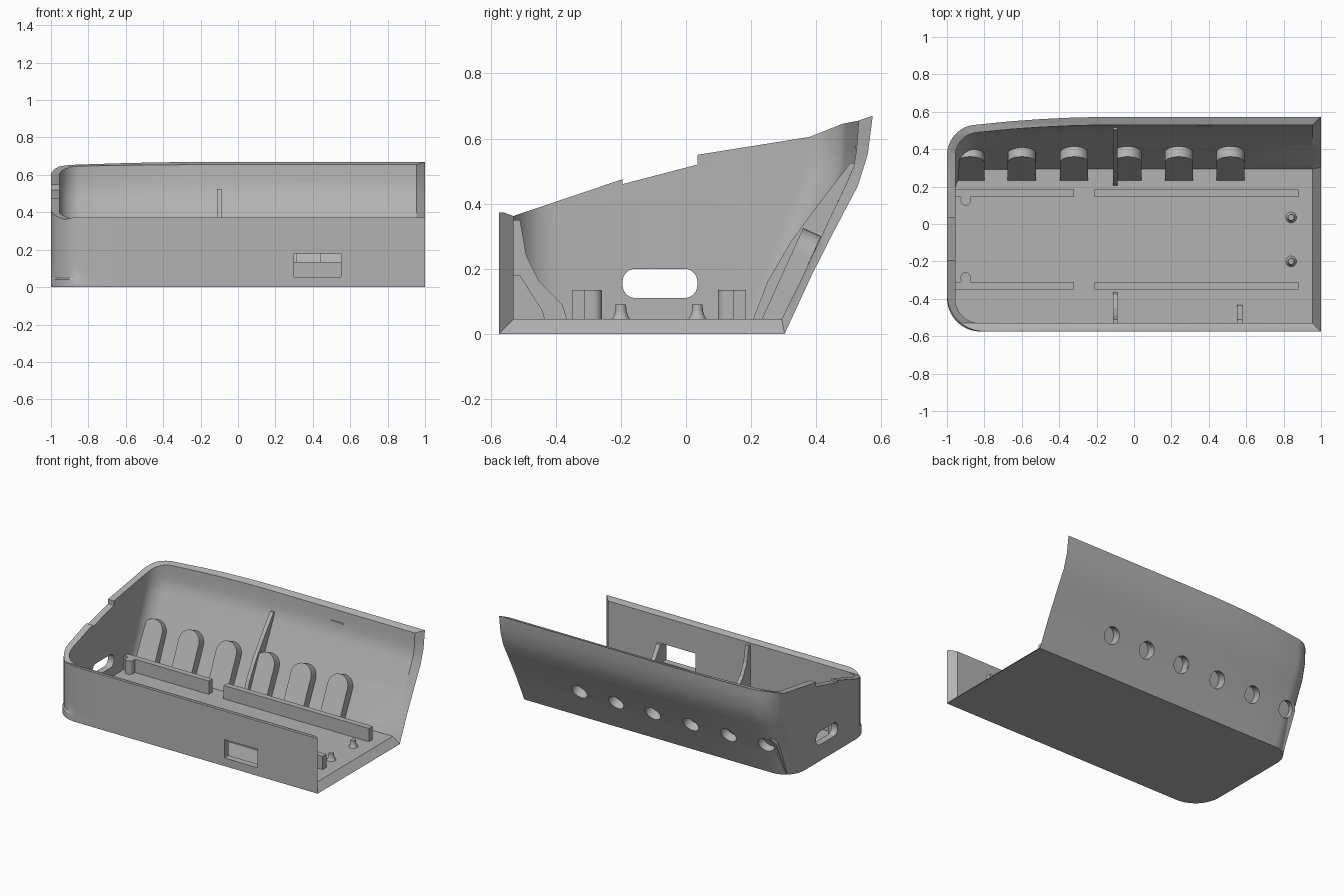
import bpy, bmesh, math
from mathutils import Matrix, Vector

if "Cube" in bpy.data.objects:
    bpy.data.objects.remove(bpy.data.objects["Cube"])

grey = bpy.data.materials.new("light grey plastic")
grey.use_nodes = True
grey.diffuse_color = (0.45, 0.45, 0.45, 1)
grey.node_tree.nodes["Principled BSDF"].inputs["Base Color"].default_value = (0.45, 0.45, 0.45, 1)

YZ = Matrix(((0, 0, 1, 0), (1, 0, 0, 0), (0, 1, 0, 0), (0, 0, 0, 1)))


def finish(name, bm):
    bmesh.ops.recalc_face_normals(bm, faces=bm.faces)
    mesh = bpy.data.meshes.new(name)
    bm.to_mesh(mesh)
    bm.free()
    mesh.materials.append(grey)
    ob = bpy.data.objects.new(name, mesh)
    bpy.context.collection.objects.link(ob)
    return ob


def prism(name, pts, d0, d1, frame=Matrix()):
    """Extrude a 2D outline between two depths of a local frame."""
    bm = bmesh.new()
    low, high = ([bm.verts.new(frame @ Vector((a, b, d))) for a, b in pts] for d in (d0, d1))
    bm.faces.new(low)
    bm.faces.new(high)
    for i in range(len(pts)):
        j = (i + 1) % len(pts)
        bm.faces.new((low[i], low[j], high[j], high[i]))
    return finish(name, bm)


def rect(x0, x1, y0, y1):
    return [(x0, y0), (x1, y0), (x1, y1), (x0, y1)]


def arc(cx, cy, r, a0, a1, n=10):
    angles = [math.radians(a0 + (a1 - a0) * i / n) for i in range(n + 1)]
    return [(cx + r * math.cos(a), cy + r * math.sin(a)) for a in angles]


def select(ob):
    bpy.ops.object.select_all(action='DESELECT')
    ob.select_set(True)
    bpy.context.view_layer.objects.active = ob


def cut(ob, cutter):
    cutter.hide_render = True
    mod = ob.modifiers.new("cut", 'BOOLEAN')
    mod.operation, mod.solver, mod.object = 'DIFFERENCE', 'EXACT', cutter
    select(ob)
    bpy.ops.object.modifier_apply(modifier=mod.name)


def smooth(ob):
    select(ob)
    bpy.ops.object.shade_smooth_by_angle(angle=math.radians(30))


def lerp(table, z):
    for (z0, y0), (z1, y1) in zip(table, table[1:]):
        if z <= z1:
            return y0 + (y1 - y0) * (z - z0) / (z1 - z0)
    return table[-1][1]


# Shell: stacked U-shaped outlines, outside and inside
BACK_OUT = [(0, .303), (.18, .386), (.32, .457), (.455, .528), (.55, .558), (.665, .573), (.72, .575)]
BACK_IN = [(0, .275), (.048, .295), (.18, .36), (.32, .425), (.455, .49), (.525, .52), (.64, .53), (.72, .532)]


def outline(z, inner):
    wall = 0.045 if inner else 0
    left, front, right = -1 + wall, -0.575 + wall, 1 - wall
    back = lerp(BACK_IN if inner else BACK_OUT, z)
    r = 0.13 if inner else (0.18 if z < 0.045 else 0.2)
    rb = 0.11 if inner else 0.14
    runs = [right, 0.5, 0, -0.2, -0.35, -0.5, -0.65]
    pts = [(x, front) for x in runs]
    pts += arc(left + r, front + r, r, 270, 180)
    pts += arc(left + rb, back - rb, rb, 180, 90)
    pts += [(x, back) for x in reversed(runs)]
    out = []
    for x, y in pts:
        taper = max(0, (-0.1 - x) / 0.9) ** 2 * 0.06 * z / 0.66
        out.append((x, y - taper if y > 0 else y, z))
    return out


LEVELS = [0, .04, .05, .12, .18, .25, .32, .39, .455, .5, .55, .6, .66, .72]
bm = bmesh.new()
outer = [[bm.verts.new(p) for p in outline(z, False)] for z in LEVELS]
inner = [[bm.verts.new(p) for p in outline(.045 + z * (.72 - .045) / .72, True)] for z in LEVELS]
for rings in (outer, inner):
    bm.faces.new(rings[0])
    for a, b in zip(rings, rings[1:]):
        for i in range(len(a) - 1):
            bm.faces.new((a[i], a[i + 1], b[i + 1], b[i]))
for i in range(len(outer[0]) - 1):
    bm.faces.new((outer[-1][i], outer[-1][i + 1], inner[-1][i + 1], inner[-1][i]))
for e in (0, -1):
    for k in range(len(LEVELS) - 1):
        bm.faces.new((outer[k][e], outer[k + 1][e], inner[k + 1][e], inner[k][e]))
bm.faces.new((outer[0][0], outer[0][-1], inner[0][-1], inner[0][0]))
shell = finish("shell", bm)

# Stepped sloping rim, end opening and front window
rim = [(-.7, .373), (-.56, .373), (-.53, .362), (-.195, .475), (-.195, .46), (.035, .52), (.035, .55),
       (.38, .605), (.48, .645), (.53, .655), (.58, .672), (.7, .672), (.7, .9), (-.7, .9)]
slot = (arc(-.005, .16, .04, 0, 90, 6) + arc(-.155, .16, .04, 90, 180, 6)
        + arc(-.155, .15, .04, 180, 270, 6) + arc(-.005, .15, .04, 270, 360, 6))
cutters = [prism("rim_cutter", rim, -1.2, 1.2, YZ),
           prism("end_opening_cutter", slot, -1.1, -0.9, YZ),
           prism("window_cutter", rect(.3, .55, -.7, -.5), .055, .18)]
for c in cutters:
    cut(shell, c)

# Arched tabs on the sloping back wall, each with a blind round hole from outside
tilt = Vector((0, .414, .91)).normalized()
normal = Vector((1, 0, 0)).cross(tilt)
for n, x in enumerate((-.875, -.6, -.32, -.035, .24, .515)):
    frame = Matrix((Vector((1, 0, 0)), tilt, normal)).transposed().to_4x4()
    frame.translation = (x, .235, .05)
    arch = [(-.075, -.02), (.075, -.02)] + arc(0, .227, .075, 0, 180, 16)
    tab = prism(f"arched_tab_{n + 1}", arch, -.06, 0, frame)
    hole = prism("hole_cutter", arc(0, .227, .055, 0, 345, 23), -.2, -.025, frame)
    cut(shell, hole)
    cut(tab, hole)
    smooth(tab)
    cutters.append(hole)
for c in cutters:
    bpy.data.objects.remove(c)
smooth(shell)

# Floor rails with round bosses
for side, y, boss in (("back", .145, .125), ("front", -.35, -.285)):
    prism(f"{side}_rail_short", rect(-.97, -.32, y, y + .04), .03, .135)
    prism(f"{side}_rail_long", rect(-.21, .88, y, y + .04), .03, .135)
    if side == "back":
        pts = [(-.875, .15), (-.925, .15)] + arc(-.9, boss, .027, 180, 360)
    else:
        pts = [(-.925, -.315), (-.875, -.315)] + arc(-.9, boss, .027, 0, 180)
    smooth(prism(f"{side}_boss", pts, .03, .135))

# Flared locating pegs
for name, y in (("back_peg", .035), ("front_peg", -.2)):
    bm = bmesh.new()
    rings = [[bm.verts.new((px, py, z)) for px, py in arc(.84, y, r, 0, 345, 23)]
             for r, z in ((.032, .04), (.022, .055), (.017, .07), (.016, .09))]
    for a, b in zip(rings, rings[1:]):
        for i in range(len(a)):
            j = (i + 1) % len(a)
            bm.faces.new((a[i], a[j], b[j], b[i]))
    bm.faces.new(rings[0])
    bm.faces.new(rings[-1])
    smooth(finish(name, bm))

# Thin stiffening ribs
back_rib = [(.2, .03), (.3, .03), (.38, .19), (.505, .455), (.53, .525), (.505, .525), (.47, .48),
            (.4, .39), (.32, .28), (.25, .16)]
front_rib = [(-.55, .03), (-.36, .03), (-.38, .09), (-.45, .16), (-.49, .24), (-.51, .35), (-.55, .35)]
small_rib = [(-.55, .03), (-.43, .03), (-.44, .07), (-.51, .18), (-.55, .18)]
prism("back_rib", back_rib, -.113, -.087, YZ)
prism("front_rib", front_rib, -.113, -.087, YZ)
prism("small_rib", small_rib, .55, .58, YZ)

# Small catch on the upper back wall
prism("back_catch", rect(.33, .42, .52, .54), .57, .58)
